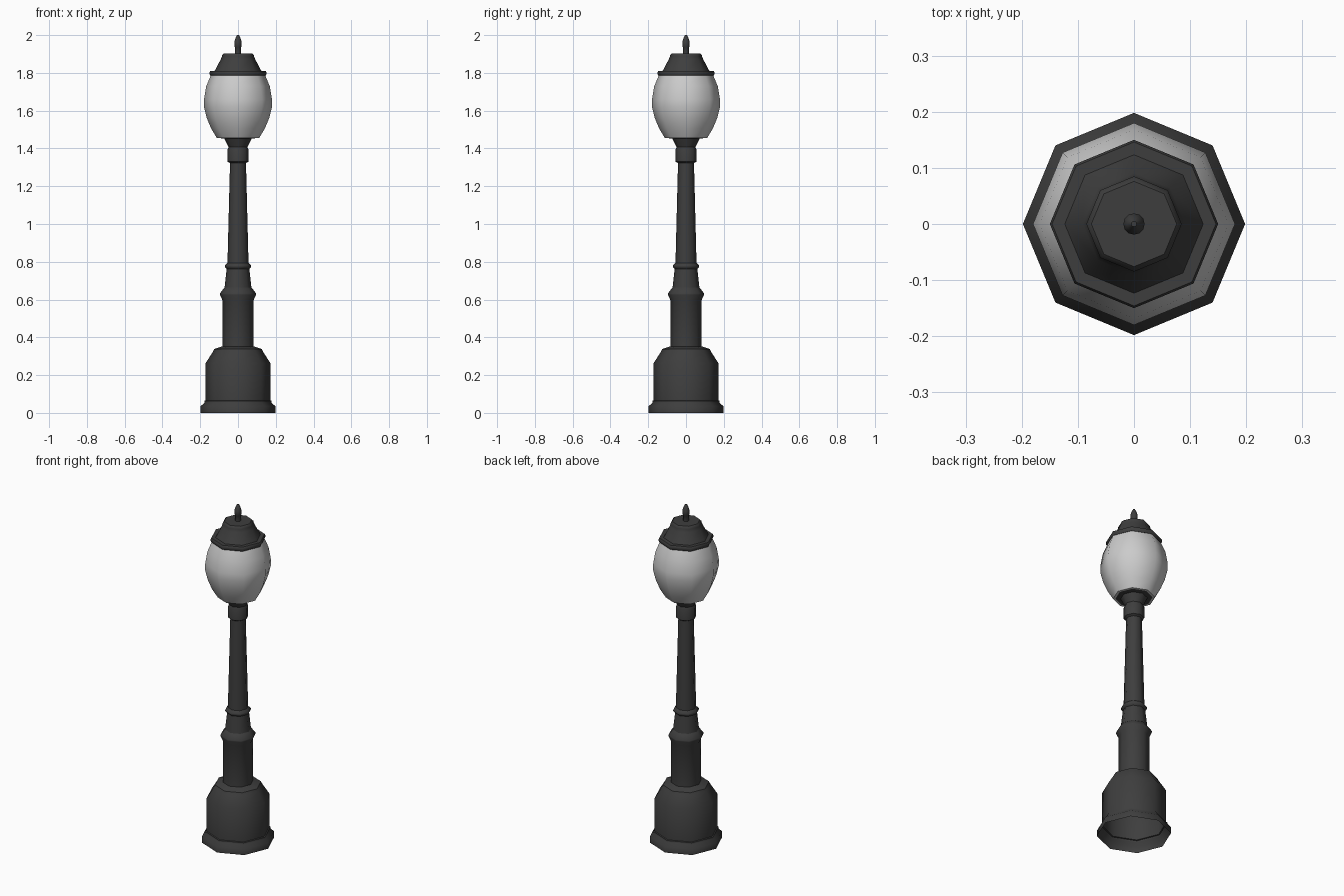
import bpy, bmesh, math

cube = bpy.data.objects.get("Cube")
if cube:
    bpy.data.objects.remove(cube, do_unlink=True)


def material(name, value):
    m = bpy.data.materials.new(name)
    m.use_nodes = True
    color = (value, value, value, 1)
    m.diffuse_color = color
    m.node_tree.nodes["Principled BSDF"].inputs["Base Color"].default_value = color
    return m


iron = material("dark iron", 0.048)
glass = material("frosted glass", 0.6)


def lathe(name, profile, mat, sides=8, cap_top=False, cap_bottom=False):
    """Turn (radius, height) points around z; corners lie on the axes."""
    bm = bmesh.new()
    rings = []
    for r, z in profile:
        rings.append([bm.verts.new((r * math.cos(math.tau * i / sides),
                                    r * math.sin(math.tau * i / sides), z))
                      for i in range(sides)])
    for a, b in zip(rings, rings[1:]):
        for i in range(sides):
            j = (i + 1) % sides
            bm.faces.new((a[i], a[j], b[j], b[i]))
    if cap_top:
        bm.faces.new(rings[-1])
    if cap_bottom:
        bm.faces.new(rings[0][::-1])
    mesh = bpy.data.meshes.new(name)
    bm.to_mesh(mesh)
    bm.free()
    mesh.materials.append(mat)
    obj = bpy.data.objects.new(name, mesh)
    bpy.context.collection.objects.link(obj)
    bpy.ops.object.select_all(action='DESELECT')
    obj.select_set(True)
    bpy.context.view_layer.objects.active = obj
    bpy.ops.object.shade_smooth_by_angle(angle=math.radians(46))
    return obj


# Hollow stepped base, open underneath
lathe("base", [(.198, 0), (.198, .035), (.178, .053), (.178, .064), (.172, .066),
               (.172, .262), (.132, .325), (.126, .338), (.084, .352)], iron)

# Lower column with its collar
lathe("lower_column", [(.083, .345), (.083, .598), (.096, .625), (.096, .632),
                       (.075, .66), (.064, .67), (.064, .69)], iron)

# Middle sleeve and tapering shaft
lathe("middle_sleeve", [(.072, .655), (.06, .762), (.07, .772), (.07, .78), (.055, .795)], iron)
lathe("shaft", [(.056, .78), (.042, 1.335)], iron)

# Collar and flared cup that carry the globe
lathe("neck_collar", [(.042, 1.322), (.055, 1.33), (.055, 1.395), (.049, 1.41)], iron)
lathe("globe_cup", [(.049, 1.405), (.072, 1.452), (.108, 1.456)], iron)

# Egg-shaped globe
lathe("globe", [(.112, 1.455), (.142, 1.505), (.165, 1.56), (.18, 1.62),
                (.18, 1.66), (.168, 1.73), (.143, 1.79)], glass, cap_bottom=True)

# Roof with rolled rim
lathe("roof_rim", [(.135, 1.785), (.146, 1.785), (.15, 1.793), (.15, 1.803),
                   (.146, 1.811), (.122, 1.811)], iron, cap_bottom=True)
lathe("roof", [(.125, 1.808), (.091, 1.872), (.085, 1.888), (.085, 1.893),
               (.076, 1.903)], iron, cap_top=True)

# Finial
lathe("finial", [(.015, 1.9), (.015, 1.935), (.019, 1.94), (.019, 1.965),
                 (.013, 1.985), (.005, 2.0)], iron, sides=12, cap_top=True)
